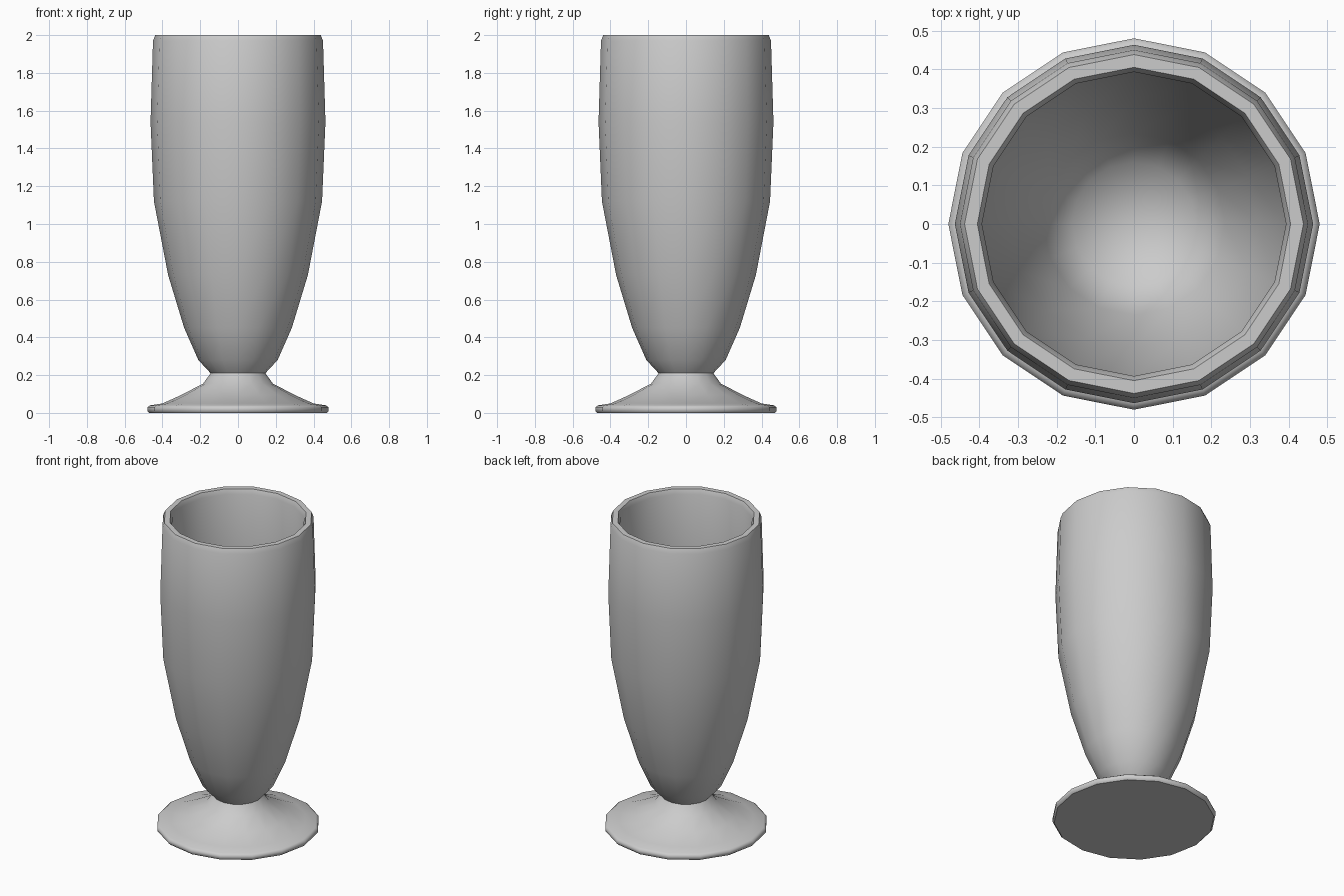
import bpy, bmesh, math

cube = bpy.data.objects.get("Cube")
if cube:
    bpy.data.objects.remove(cube, do_unlink=True)

SIDES = 16

grey = bpy.data.materials.new("plain_grey")
grey.use_nodes = True
colour = (0.6, 0.6, 0.6, 1)
grey.diffuse_color = colour
grey.node_tree.nodes["Principled BSDF"].inputs["Base Color"].default_value = colour

# Half section: foot, stem, outer wall, rim, inner wall, inner floor
foot = [(0, 0), (0.47, 0), (0.48, 0.01), (0.48, 0.03), (0.465, 0.04)]
stem = [(0.40, 0.05), (0.30, 0.095), (0.185, 0.155), (0.145, 0.21)]
outer = [(0.21, 0.28), (0.285, 0.45), (0.37, 0.73), (0.445, 1.12),
         (0.463, 1.54), (0.45, 1.97)]
rim = [(0.438, 2.0), (0.405, 2.0), (0.393, 1.97)]
inner = [(0.41, 1.54), (0.393, 1.12), (0.32, 0.75), (0.235, 0.48),
         (0.16, 0.35), (0, 0.32)]


def lathe(name, profile):
    """Spin a profile of (radius, height) points around z."""
    bm = bmesh.new()
    verts = [bm.verts.new((r, 0, z)) for r, z in profile]
    edges = [bm.edges.new(pair) for pair in zip(verts, verts[1:])]
    bmesh.ops.spin(bm, geom=verts + edges, cent=(0, 0, 0), axis=(0, 0, 1),
                   angle=math.tau, steps=SIDES, use_merge=True)
    bmesh.ops.remove_doubles(bm, verts=bm.verts, dist=0.0005)
    bmesh.ops.recalc_face_normals(bm, faces=bm.faces)
    mesh = bpy.data.meshes.new(name)
    bm.to_mesh(mesh)
    bm.free()
    obj = bpy.data.objects.new(name, mesh)
    bpy.context.collection.objects.link(obj)
    mesh.materials.append(grey)
    return obj


glass = lathe("footed_glass", foot + stem + outer + rim + inner)

# Smooth walls with a crisp underside
bpy.ops.object.select_all(action='DESELECT')
glass.select_set(True)
bpy.context.view_layer.objects.active = glass
bpy.ops.object.shade_smooth_by_angle(angle=math.radians(62))
for edge in glass.data.edges:
    if all(glass.data.vertices[i].co.z < 0.001 for i in edge.vertices):
        edge.use_edge_sharp = True
